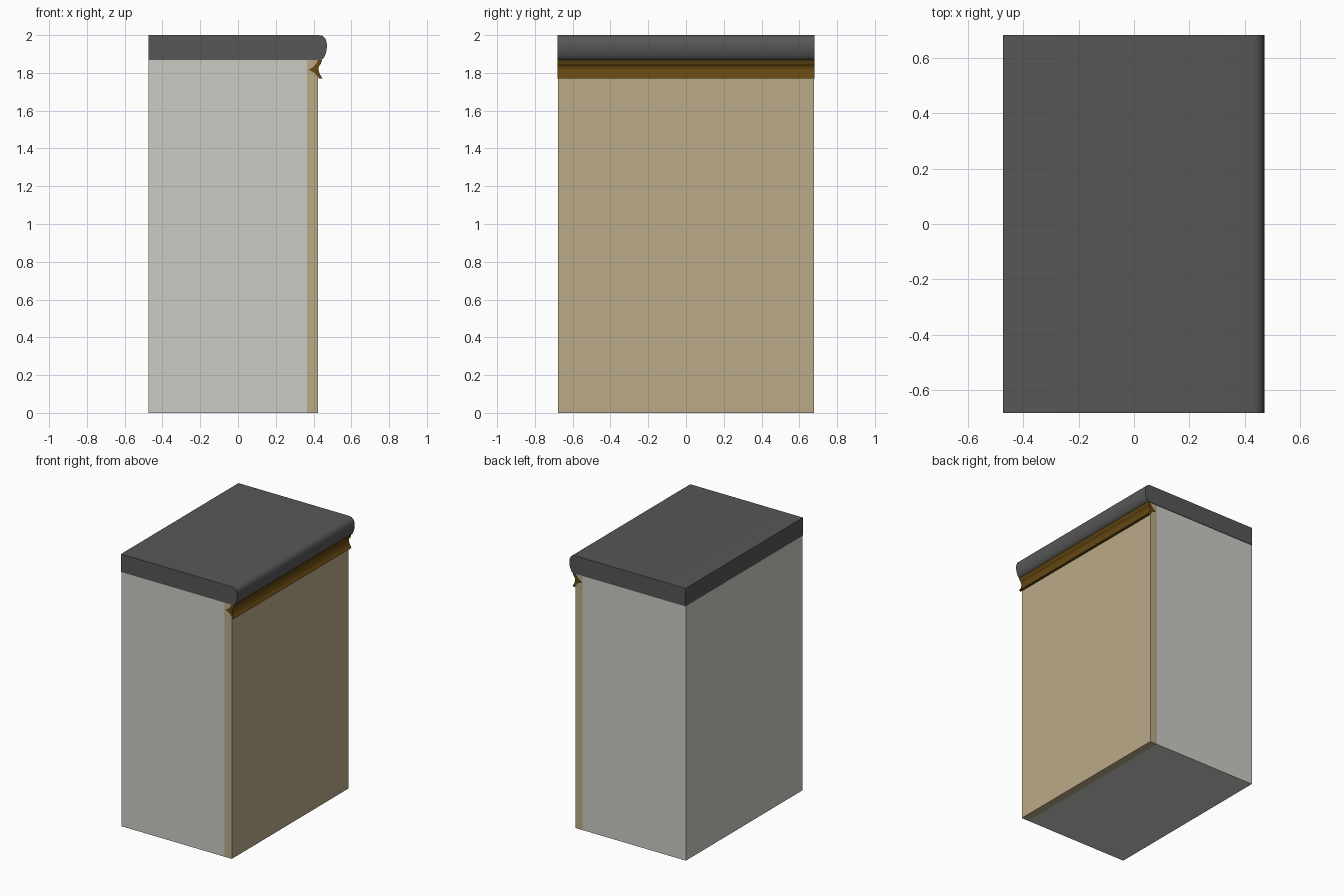
import bpy, bmesh

if "Cube" in bpy.data.objects:
    bpy.data.objects.remove(bpy.data.objects["Cube"])


def material(name, rgb):
    m = bpy.data.materials.new(name)
    m.diffuse_color = (*rgb, 1)
    m.use_nodes = True
    m.node_tree.nodes["Principled BSDF"].inputs["Base Color"].default_value = m.diffuse_color
    return m


# Extrude an XZ profile along y, symmetric about y = 0
def extrude(name, profile, half, mat, smooth=False):
    bm = bmesh.new()
    face = bm.faces.new([bm.verts.new((x, -half, z)) for x, z in profile])
    ext = bmesh.ops.extrude_face_region(bm, geom=[face])
    verts = [g for g in ext["geom"] if isinstance(g, bmesh.types.BMVert)]
    bmesh.ops.translate(bm, verts=verts, vec=(0, 2 * half, 0))
    bmesh.ops.recalc_face_normals(bm, faces=bm.faces)
    me = bpy.data.meshes.new(name)
    bm.to_mesh(me)
    bm.free()
    me.materials.append(mat)
    ob = bpy.data.objects.new(name, me)
    bpy.context.collection.objects.link(ob)
    if smooth:
        bpy.ops.object.select_all(action='DESELECT')
        ob.select_set(True)
        bpy.context.view_layer.objects.active = ob
        bpy.ops.object.shade_smooth_by_angle(angle=0.6)
    return ob


def rect(x0, x1, z0, z1):
    return [(x0, z0), (x1, z0), (x1, z1), (x0, z1)]


grey = material("light grey", (0.60, 0.60, 0.56))
tan = material("tan wood", (0.49, 0.40, 0.25))
brown = material("dark brown", (0.13, 0.065, 0.006))
dark = material("charcoal", (0.095, 0.095, 0.095))

# Cabinet body and wooden front panel
extrude("cabinet_body", rect(-0.473, 0.366, 0, 1.868), 0.677, grey)
extrude("front_panel", rect(0.366, 0.424, 0, 1.868), 0.677, tan)

# Chevron moulding under the counter lip
extrude("moulding", [(0.446, 1.868), (0.438, 1.848), (0.428, 1.835),
                     (0.426, 1.818), (0.432, 1.795), (0.447, 1.771),
                     (0.430, 1.769), (0.418, 1.785), (0.405, 1.800),
                     (0.374, 1.817), (0.400, 1.832), (0.418, 1.855),
                     (0.422, 1.868)], 0.679, brown)

# Countertop with rounded front nose
extrude("countertop", [(-0.473, 1.868), (0.438, 1.868), (0.451, 1.875),
                       (0.461, 1.892), (0.468, 1.915), (0.471, 1.94),
                       (0.469, 1.965), (0.461, 1.984), (0.447, 1.996),
                       (0.428, 2.0), (-0.473, 2.0)], 0.681, dark, True)
